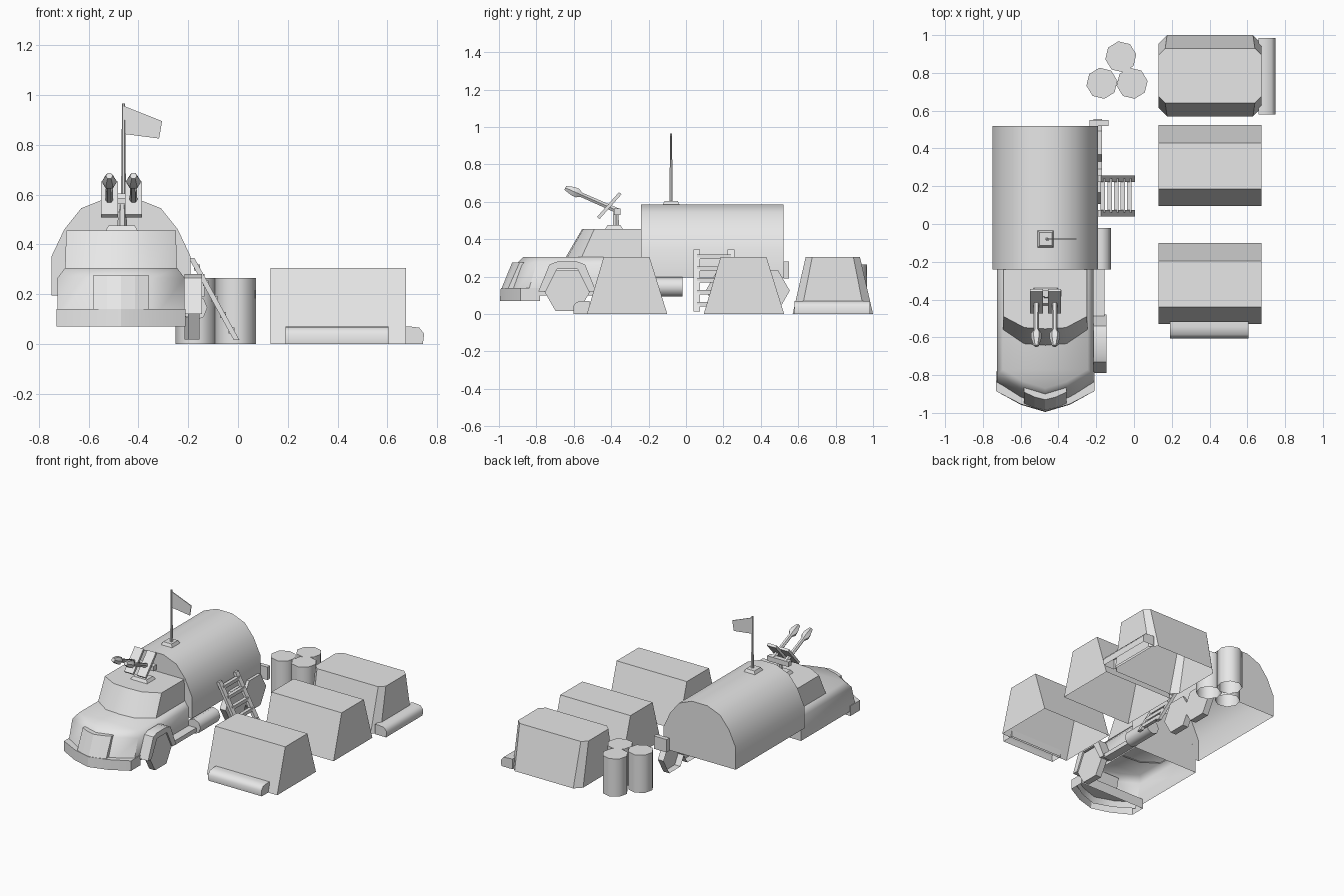
import bpy, bmesh, math
from mathutils import Vector

cube = bpy.data.objects.get("Cube")
if cube:
    bpy.data.objects.remove(cube, do_unlink=True)

grey = bpy.data.materials.new("plain grey")
grey.use_nodes = True
COLOUR = (0.8, 0.8, 0.8, 1)
grey.diffuse_color = COLOUR
grey.node_tree.nodes["Principled BSDF"].inputs["Base Color"].default_value = COLOUR

CX = -0.47  # truck centre line
DOWN = Vector((0, 0, -1))
INWARD = Vector((-1, 0, 0))


def loft(name, rings, smooth=40, hollow=None):
    """Join equal-length rings of points into one skin; leave the hollow side open."""
    bm = bmesh.new()
    rows = [[bm.verts.new(p) for p in ring] for ring in rings]
    n = len(rows[0])
    for a, b in zip(rows, rows[1:]):
        for i in range(n):
            j = (i + 1) % n
            bm.faces.new((a[i], a[j], b[j], b[i]))
    bm.faces.new(rows[0][::-1])
    bm.faces.new(rows[-1])
    bmesh.ops.recalc_face_normals(bm, faces=bm.faces)
    if hollow:
        bm.normal_update()
        gone = [f for f in bm.faces if f.normal.dot(hollow) > 0.95]
        bmesh.ops.delete(bm, geom=gone, context='FACES')
    mesh = bpy.data.meshes.new(name)
    bm.to_mesh(mesh)
    bm.free()
    mesh.materials.append(grey)
    obj = bpy.data.objects.new(name, mesh)
    bpy.context.collection.objects.link(obj)
    if smooth:
        bpy.ops.object.select_all(action='DESELECT')
        obj.select_set(True)
        bpy.context.view_layer.objects.active = obj
        bpy.ops.object.shade_smooth_by_angle(angle=math.radians(smooth))
    return obj


def rect(x0, x1, y0, y1, z):
    return [(x0, y0, z), (x1, y0, z), (x1, y1, z), (x0, y1, z)]


def box(name, x, y, z, inset=0):
    a, b = inset, -inset
    return loft(name, [rect(*x, *y, z[0]),
                       rect(x[0] + a, x[1] + b, y[0] + a, y[1] + b, z[1])], smooth=0)


def along_x(name, x0, x1, profile, smooth=40, hollow=None):
    return loft(name, [[(x, y, z) for y, z in profile] for x in (x0, x1)], smooth, hollow)


def along_y(name, y0, y1, profile, smooth=40, hollow=None):
    return loft(name, [[(x, y, z) for x, z in profile] for y in (y0, y1)], smooth, hollow)


def spun(name, start, end, stations, sides=8, phase=0, smooth=50, hollow=None):
    """Round part from start to end; stations are (fraction, radius)."""
    p, q = Vector(start), Vector(end)
    rot = (q - p).to_track_quat('Z', 'Y')
    rings = []
    for t, r in stations:
        rings.append([p.lerp(q, t) + rot @ Vector((r * math.cos(a), r * math.sin(a), 0))
                      for a in (math.tau * (i + phase) / sides for i in range(sides))])
    return loft(name, rings, smooth, hollow)


def nose(w, side, front, back, z, bulge=0.65):
    """Plan outline with a bowed front end."""
    mid = side + bulge * (front - side)
    plan = [(-w, back), (-w, side), (-w / 2, mid), (0, front),
            (w / 2, mid), (w, side), (w, back)]
    return [(CX + x, y, z) for x, y in plan]


# Trailer, open underneath
half = [(0.28, 0.195), (0.28, 0.35), (0.228, 0.46), (0.16, 0.545), (0.06, 0.585)]
arch = [(CX + x, z) for x, z in half] + [(CX - x, z) for x, z in reversed(half)]
along_y("trailer_body", -0.24, 0.52, arch, hollow=DOWN)

# Cab, open underneath
loft("hood", [nose(0.255, -0.85, -0.975, -0.24, 0.1),
              nose(0.255, -0.8, -0.91, -0.24, 0.265),
              nose(0.225, -0.77, -0.87, -0.24, 0.305)], 60, DOWN)
loft("cabin", [nose(0.225, -0.56, -0.645, -0.235, 0.3, 0.9),
               nose(0.22, -0.49, -0.555, -0.235, 0.455, 0.9)], 30, DOWN)
loft("bumper", [nose(0.26, -0.885, -0.995, -0.78, 0.07),
                nose(0.26, -0.885, -0.99, -0.78, 0.14)], 30, DOWN)
loft("grille", [nose(0.112, -0.95, -0.985, -0.88, 0.14),
                nose(0.112, -0.89, -0.93, -0.85, 0.275)], 0, DOWN)

# Running gear on the left side
along_x("front_fender", -0.215, -0.145,
        [(-0.79, 0.12), (-0.73, 0.265), (-0.69, 0.28), (-0.58, 0.28), (-0.54, 0.265),
         (-0.48, 0.12), (-0.52, 0.12), (-0.58, 0.24), (-0.69, 0.24), (-0.75, 0.12)], 30)
for name, y, x in (("front_wheel", -0.635, -0.155), ("middle_wheel", 0.23, -0.17),
                   ("rear_wheel", 0.43, -0.17)):
    spun(name, (x - 0.045, y, 0.125), (x, y, 0.125), [(0, 0.125), (1, 0.125)], 6,
         hollow=INWARD)
box("side_step", (-0.22, -0.155), (-0.49, -0.24), (0.11, 0.14))
spun("side_tank", (-0.175, -0.24, 0.145), (-0.175, -0.02, 0.145), [(0, 0.052), (1, 0.052)])
box("tail_bracket", (-0.235, -0.135), (0.52, 0.55), (0.19, 0.28))

# Ladder leaning on the trailer
for side, y in (("front", 0.04), ("rear", 0.223)):
    along_y(f"ladder_rail_{side}", y, y + 0.035,
            [(-0.198, 0.345), (-0.175, 0.345), (0.006, 0.015), (-0.017, 0.015)], 0)
for i in range(5):
    t = (i + 0.6) / 5.2
    x, z = -0.185 + 0.18 * t, 0.345 - 0.33 * t
    box(f"ladder_rung_{i + 1}", (x - 0.012, x + 0.012), (0.06, 0.24), (z - 0.012, z + 0.012))

# Flag
box("flag_base", (-0.515, -0.42), (-0.13, -0.03), (0.575, 0.605), 0.015)
spun("flag_pole", (-0.46, -0.08, 0.59), (-0.46, -0.08, 0.965), [(0, 0.01), (1, 0.006)], 6)
along_y("flag", -0.083, -0.077,
        [(-0.457, 0.955), (-0.305, 0.895), (-0.317, 0.825), (-0.457, 0.843)], 0)

# Twin gun on the cab roof
box("gun_base", (-0.535, -0.4), (-0.435, -0.335), (0.45, 0.475), 0.015)
spun("gun_post", (-0.465, -0.375, 0.46), (-0.465, -0.375, 0.56), [(0, 0.02), (1, 0.015)], 6)
box("gun_crossbar", (-0.55, -0.385), (-0.385, -0.35), (0.53, 0.565))
for side, x in (("right", -0.517), ("left", -0.42)):
    spun(f"gun_barrel_{side}", (x, -0.36, 0.55), (x, -0.645, 0.675),
         [(0, 0.016), (0.7, 0.014), (0.77, 0.028), (0.85, 0.028), (1, 0.014)], 6, smooth=30)
    along_x(f"gun_shield_{side}", x - 0.034, x + 0.034,
            [(-0.475, 0.52), (-0.462, 0.508), (-0.345, 0.64), (-0.358, 0.652)], 0)

# Drums, open underneath
for i, (x, y) in enumerate(((-0.07, 0.885), (-0.17, 0.745), (-0.01, 0.745))):
    spun(f"drum_{i + 1}", (x, y, 0), (x, y, 0.265), [(0, 0.083), (1, 0.083)], 8, 0.2,
         hollow=DOWN)

# Ridge tents, open underneath
for i, y in enumerate((-0.53, 0.095)):
    along_x(f"tent_{i + 1}", 0.13, 0.675,
            [(y, 0), (y + 0.43, 0), (y + 0.335, 0.305), (y + 0.09, 0.305)], 0, DOWN)


def cut_rect(x0, x1, y0, y1, c, z):
    return [(x0 + c, y0, z), (x1 - c, y0, z), (x1, y0 + c, z), (x1, y1 - c, z),
            (x1 - c, y1, z), (x0 + c, y1, z), (x0, y1 - c, z), (x0, y0 + c, z)]


loft("tent_3", [cut_rect(0.13, 0.675, 0.57, 1.0, 0.045, 0),
                cut_rect(0.13, 0.675, 0.64, 0.93, 0.035, 0.305)], 0, DOWN)

# Bedrolls beside the tents
roll = [(-0.01, 0), (0.075, 0), (0.08, 0.04), (0.06, 0.065), (0.02, 0.07), (-0.01, 0.07)]
along_x("bedroll_front", 0.19, 0.605, [(-0.525 - d, z) for d, z in roll], 70, DOWN)
along_y("bedroll_side", 0.58, 0.985, [(0.668 + d, z) for d, z in roll], 70, DOWN)
